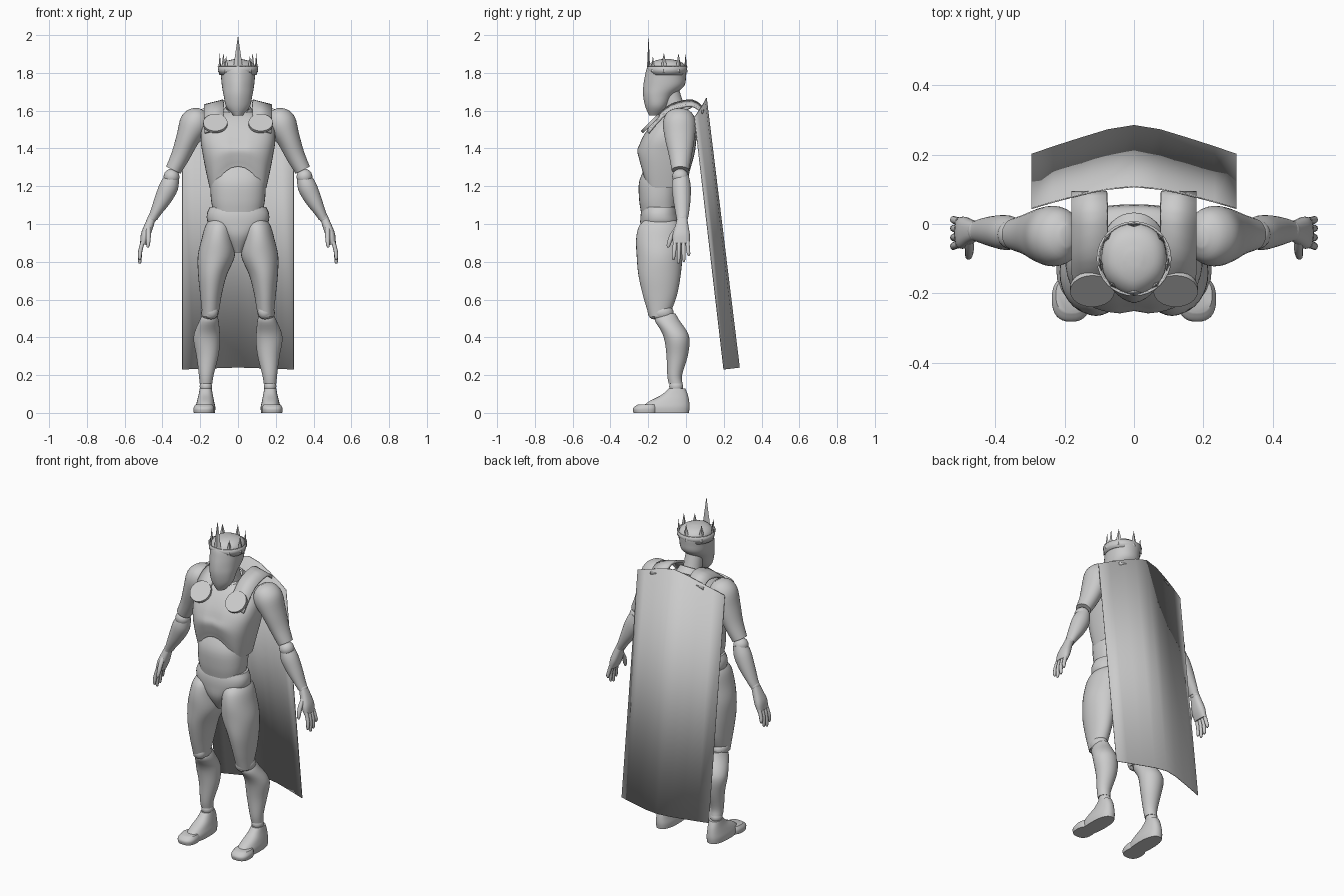
import bpy, bmesh
from math import sin, cos, pi, radians
from mathutils import Vector, Matrix


def finish(name, bm, mirror=False, smooth=True, thick=0):
    bmesh.ops.recalc_face_normals(bm, faces=bm.faces)
    me = bpy.data.meshes.new(name)
    bm.to_mesh(me)
    bm.free()
    ob = bpy.data.objects.new(name, me)
    bpy.context.collection.objects.link(ob)
    if thick:
        s = ob.modifiers.new("thickness", 'SOLIDIFY')
        s.thickness, s.offset = thick, 0
    if mirror:
        ob.modifiers.new("mirror", 'MIRROR')
    if smooth:
        bpy.ops.object.select_all(action='DESELECT')
        ob.select_set(True)
        bpy.context.view_layer.objects.active = ob
        bpy.ops.object.shade_smooth_by_angle(angle=radians(40))
    return ob


def spline(rings, steps):
    """Catmull-Rom interpolation of ring parameters."""
    out = []
    for i in range(len(rings) - 1):
        p = [rings[max(0, min(len(rings) - 1, i + k))] for k in (-1, 0, 1, 2)]
        for s in range(steps):
            t = s / steps
            out.append([b + .5 * t * (c - a + t * (2 * a - 5 * b + 4 * c - d + t * (3 * (b - c) + d - a)))
                        for a, b, c, d in zip(*p)])
    return out + [list(rings[-1])]


def loft(name, rings, n=32, e=2.0, tilt_y=0, tilt_x=0, mirror=False, caps=True, steps=4, deform=None, thick=0):
    """Skin rings (cx, cy, cz, rx, ry) into a body shell."""
    bm = bmesh.new()
    rot = Matrix.Rotation(radians(tilt_y), 3, 'Y') @ Matrix.Rotation(radians(tilt_x), 3, 'X')
    rows = []
    for cx, cy, cz, rx, ry in spline(rings, steps):
        row = []
        for k in range(n):
            c, s = cos(2 * pi * k / n), sin(2 * pi * k / n)
            off = Vector((rx * abs(c) ** (2 / e) * (1 if c > 0 else -1),
                          ry * abs(s) ** (2 / e) * (1 if s > 0 else -1), 0))
            p = Vector((cx, cy, cz)) + rot @ off
            row.append(bm.verts.new(deform(p) if deform else p))
        rows.append(row)
    for a, b in zip(rows, rows[1:]):
        for k in range(n):
            bm.faces.new((a[k], a[k - 1], b[k - 1], b[k]))
    if caps:
        bm.faces.new(rows[0])
        bm.faces.new(rows[-1])
    return finish(name, bm, mirror, thick=thick)


def span(z, rx, front, back):
    """Centred ring given by its front and back y."""
    return (0, (front + back) / 2, z, rx, (back - front) / 2)


def ball(name, loc, r):
    bm = bmesh.new()
    bmesh.ops.create_uvsphere(bm, u_segments=20, v_segments=12, radius=1,
                              matrix=Matrix.Translation(loc) @ Matrix.Diagonal((*r, 1)))
    return finish(name, bm, True)


def chest_shape(p):
    # arched lower edge, pectorals and breastbone groove
    if p.y < -.1:
        low = max(0, min(1, (1.42 - p.z) / .22))
        p.z += .115 * max(0, 1 - (p.x / .135) ** 2) * low
        p.y += .012 * max(0, 1 - abs(p.x) / .03) * max(0, 1 - abs(p.z - 1.42) / .1)
    return p


def face_ridge(p):
    if p.y < -.12:
        p.y -= .01 * max(0, 1 - abs(p.x) / .05)
    return p


# torso
loft("chest", [span(1.19, .15, -.235, 0), span(1.28, .17, -.25, .02), span(1.37, .187, -.258, .045),
               span(1.45, .198, -.235, .055), span(1.52, .185, -.19, .055), span(1.57, .13, -.145, .045),
               span(1.60, .06, -.1, 0)], n=48, e=2.7, caps=False, deform=chest_shape)
loft("abdomen", [span(1.08, .135, -.24, -.04), span(1.15, .145, -.25, -.035), span(1.25, .145, -.248, -.03),
                 span(1.34, .12, -.2, -.04)], e=2.4, tilt_x=10)
loft("pelvis", [span(1.09, .15, -.23, -.045), span(1.05, .165, -.24, -.04), span(1.0, .155, -.242, -.03),
                span(.93, .085, -.235, -.04), span(.85, .025, -.19, -.09)], e=2.3)
loft("waist_joint", [span(1.14, .11, -.2, -.06), span(1.05, .12, -.2, -.06)])

# head and neck
loft("head", [span(1.575, .025, -.185, -.13), span(1.62, .062, -.205, -.1), span(1.68, .076, -.217, -.065),
              span(1.73, .085, -.216, -.01), span(1.78, .09, -.208, 0), span(1.83, .093, -.195, 0),
              span(1.86, .068, -.165, -.03), span(1.873, .02, -.12, -.08)], e=2.15, deform=face_ridge)
loft("neck", [(0, -.045, 1.55, .06, .06), (0, -.065, 1.62, .052, .055), (0, -.085, 1.7, .05, .05)], tilt_x=20)
loft("collar", [(0, -.055, 1.575, .085, .095), (0, -.06, 1.60, .072, .078), (0, -.062, 1.615, .062, .066)],
     tilt_x=26, caps=False, thick=.008)

# crown band and spikes
CY = -.1
loft("crown_band", [(0, CY, 1.79, .096, .096), (0, CY, 1.835, .105, .105)], caps=False, steps=1, thick=.006)
for deg, top, w in ((0, 2.0, .026), (80, 1.905, .02), (-80, 1.905, .02),
                    (128, 1.905, .02), (-128, 1.905, .02), (180, 1.905, .02), (40, 1.89, .016), (-40, 1.89, .016)):
    bm = bmesh.new()
    rot = Matrix.Rotation(radians(deg), 4, 'Z')
    pts = [(-w, -.098, 1.82), (0, -.108, 1.80), (w, -.098, 1.82), (0, -.09, 1.82), (0, -.098, top)]
    v = [bm.verts.new(rot @ Vector(p) + Vector((0, CY, 0))) for p in pts]
    for k in range(4):
        bm.faces.new((v[k], v[(k + 1) % 4], v[4]))
    bm.faces.new(v[:4])
    finish("crown_spike", bm, smooth=False)

# arms
loft("upper_arm", [(.192, -.035, 1.605, .02, .03), (.205, -.035, 1.58, .06, .07), (.23, -.035, 1.53, .08, .087),
                   (.268, -.033, 1.45, .062, .078), (.305, -.03, 1.36, .05, .06), (.343, -.03, 1.285, .042, .046)],
     tilt_y=-27, mirror=True)
ball("elbow", (.352, -.03, 1.25), (.042, .043, .042))
loft("forearm", [(.345, -.025, 1.255, .036, .04), (.365, -.025, 1.2, .05, .05), (.398, -.022, 1.13, .044, .046),
                 (.436, -.02, 1.06, .029, .036), (.452, -.02, 1.03, .025, .03)], tilt_y=-24, mirror=True)
loft("palm", [(.455, -.02, 1.035, .02, .026), (.472, -.022, .99, .024, .035), (.49, -.025, .94, .025, .046),
              (.503, -.025, .895, .016, .044)], n=20, e=2.5, tilt_y=-20, mirror=True)
ball("wrist", (.455, -.02, 1.03), (.024, .03, .025))
for y0, y1, tip in ((-.058, -.066, .81), (-.036, -.04, .79), (-.014, -.012, .80), (.008, .014, .83)):
    loft("finger", [(.503, y0, .91, .011, .011), (.517, (y0 + y1) / 2, .86, .011, .011),
                    (.52, y1, tip + .012, .009, .009), (.519, y1, tip, .004, .004)], n=10, steps=2, mirror=True)
loft("thumb", [(.475, -.045, .985, .013, .014), (.474, -.075, .94, .013, .014), (.476, -.092, .89, .01, .011),
               (.478, -.095, .875, .004, .004)], n=10, steps=2, mirror=True)

# legs
loft("thigh", [(.1, -.135, 1.03, .045, .07), (.103, -.14, .99, .07, .108), (.108, -.143, .92, .085, .121),
               (.115, -.14, .83, .098, .121), (.135, -.14, .73, .076, .112), (.143, -.138, .63, .058, .092),
               (.145, -.14, .56, .048, .07), (.147, -.145, .51, .04, .05)], mirror=True)
ball("knee", (.15, -.125, .53), (.045, .06, .045))
ball("kneecap", (.142, -.168, .535), (.038, .035, .04))
loft("shin", [(.15, -.105, .525, .035, .05), (.153, -.1, .49, .05, .065), (.163, -.062, .43, .066, .068),
              (.165, -.047, .38, .07, .066), (.162, -.047, .3, .058, .056), (.168, -.06, .2, .039, .039),
              (.17, -.055, .155, .034, .037)], mirror=True)
ball("ankle", (.17, -.052, .14), (.033, .037, .035))
loft("foot", [(.172, -.105, 0, .05, .12), (.172, -.105, .03, .052, .124), (.172, -.09, .06, .046, .107),
              (.171, -.06, .095, .038, .07), (.171, -.048, .128, .032, .045)], e=2.4, mirror=True)
loft("toes", [(.181, -.215, 0, .053, .062), (.181, -.215, .025, .055, .065), (.18, -.205, .045, .045, .05)],
     e=2.5, mirror=True)

# cape sheet
bm = bmesh.new()
cols = []
for x, yt, zt, yb, zb in spline([(-.295, .045, 1.565, .2, .23), (-.15, .085, 1.625, .248, .235),
                                 (0, .108, 1.668, .283, .24), (.15, .085, 1.625, .248, .235),
                                 (.295, .045, 1.565, .2, .23)], 2):
    cols.append([bm.verts.new((x, yt, zt)), bm.verts.new((x, yb, zb))])
for a, b in zip(cols, cols[1:]):
    bm.faces.new((a[0], a[1], b[1], b[0]))
finish("cape", bm, thick=.004)

# shoulder straps, sloping down and outwards
bm = bmesh.new()
rows = []
for y, z in spline([(.09, 1.605), (.03, 1.645), (-.08, 1.62), (-.15, 1.56), (-.2, 1.5)], 3):
    rows.append([bm.verts.new((.077, y, z + .008)), bm.verts.new((.178, y, z - .018))])
for a, b in zip(rows, rows[1:]):
    bm.faces.new((a[0], a[1], b[1], b[0]))
finish("cape_strap", bm, mirror=True, thick=.014)

# clasp discs
bm = bmesh.new()
bmesh.ops.create_cone(bm, cap_ends=True, segments=32, radius1=.064, radius2=.064, depth=.016,
                      matrix=Matrix.Translation((.12, -.188, 1.532)) @ Matrix.Rotation(radians(45), 4, 'X'))
finish("clasp_disc", bm, mirror=True)
